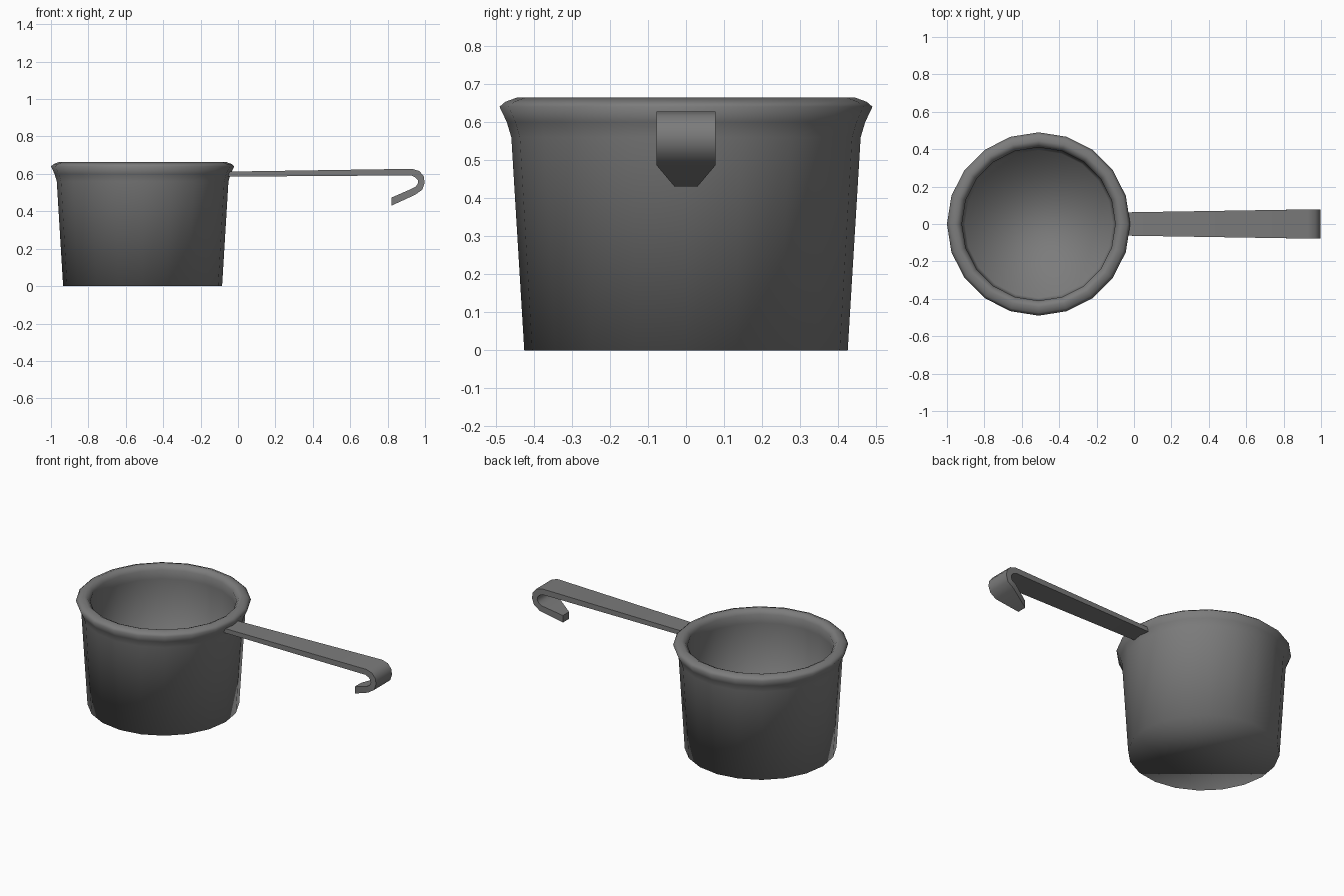
import bpy, bmesh
from math import sin, cos, pi, radians

cube = bpy.data.objects.get("Cube")
if cube:
    bpy.data.objects.remove(cube)

metal = bpy.data.materials.new("dark grey metal")
metal.use_nodes = True
metal.diffuse_color = (0.2, 0.2, 0.2, 1)
metal.node_tree.nodes["Principled BSDF"].inputs["Base Color"].default_value = (0.2, 0.2, 0.2, 1)


def finish(bm, name, angle):
    bmesh.ops.recalc_face_normals(bm, faces=bm.faces)
    mesh = bpy.data.meshes.new(name)
    bm.to_mesh(mesh)
    bm.free()
    mesh.materials.append(metal)
    obj = bpy.data.objects.new(name, mesh)
    bpy.context.collection.objects.link(obj)
    bpy.ops.object.select_all(action='DESELECT')
    obj.select_set(True)
    bpy.context.view_layer.objects.active = obj
    if angle is None:
        bpy.ops.object.shade_smooth()
    else:
        bpy.ops.object.shade_smooth_by_angle(angle=radians(angle))
    return obj


def bridge(bm, a, b):
    n = len(a)
    for i in range(n):
        j = (i + 1) % n
        bm.faces.new((a[i], a[j], b[j], b[i]))


# Cup: outer wall, flared rim, rolled lip, inner wall and floor (radius, height)
SIDES, CENTRE = 20, -0.51
profile = [(0.425, 0), (0.459, 0.56), (0.471, 0.6), (0.49, 0.64), (0.475, 0.653),
           (0.445, 0.664), (0.425, 0.655), (0.41, 0.635), (0.412, 0.58), (0.395, 0.03)]
bm = bmesh.new()
rings = []
for r, z in profile:
    rings.append([bm.verts.new((CENTRE + r * cos(2 * pi * i / SIDES),
                                r * sin(2 * pi * i / SIDES), z)) for i in range(SIDES)])
for a, b in zip(rings, rings[1:]):
    bridge(bm, a, b)
bm.faces.new(rings[0])
bm.faces.new(rings[-1])
finish(bm, "cup", None)

# Handle: flat bar widening to a rounded hook (outer x, z, inner x, z, half width)
sections = [(-0.06, 0.612, -0.06, 0.585, 0.062),
            (0.93, 0.627, 0.925, 0.592, 0.078),
            (0.97, 0.615, 0.947, 0.582, 0.078),
            (0.993, 0.587, 0.961, 0.567, 0.078),
            (0.998, 0.553, 0.962, 0.55, 0.078),
            (0.985, 0.515, 0.952, 0.533, 0.078),
            (0.945, 0.487, 0.93, 0.521, 0.078),
            (0.82, 0.43, 0.82, 0.473, 0.03)]
bm = bmesh.new()
loops = [[bm.verts.new(p) for p in ((ox, -w, oz), (ox, w, oz), (ix, w, iz), (ix, -w, iz))]
         for ox, oz, ix, iz, w in sections]
for a, b in zip(loops, loops[1:]):
    bridge(bm, a, b)
bm.faces.new(loops[0])
bm.faces.new(loops[-1])
finish(bm, "handle", 40)
